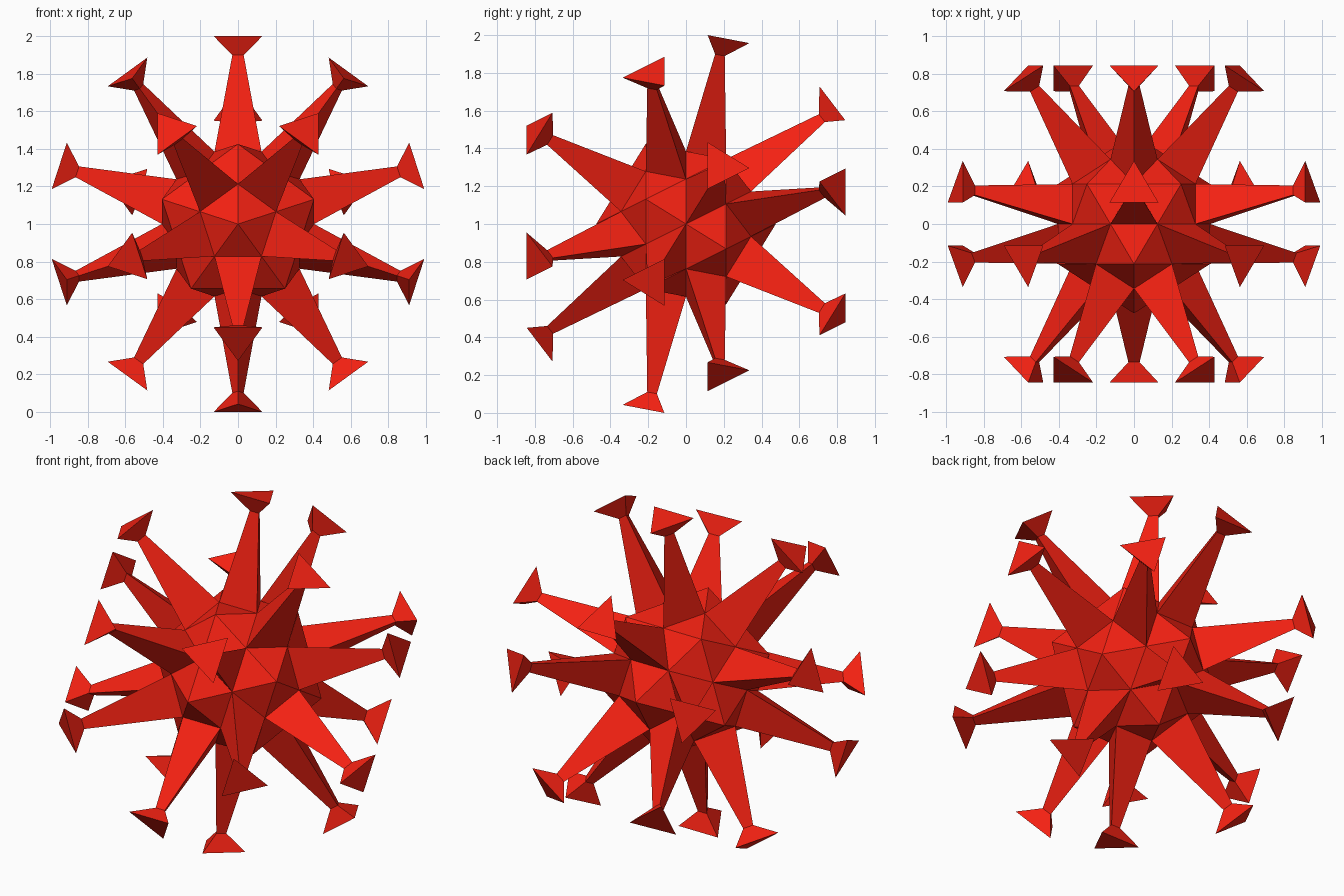
import bpy, bmesh
from mathutils import Matrix

if "Cube" in bpy.data.objects:
    bpy.data.objects.remove(bpy.data.objects["Cube"])

# Core: flat icosahedron, each side split into four triangles, pole facing front
bm = bmesh.new()
bmesh.ops.create_icosphere(bm, subdivisions=1, radius=0.4755)
bm.transform(Matrix(((0, -1, 0, 0), (0, 0, 1, 0), (-1, 0, 0, 0), (0, 0, 0, 1))))
bmesh.ops.subdivide_edges(bm, edges=bm.edges[:], cuts=1, use_grid_fill=True)
bm.normal_update()


def push(face, distance, side):
    """Extrude a triangle to a distance from the centre with a new side length."""
    new = bmesh.ops.extrude_discrete_faces(bm, faces=[face])["faces"][0]
    centre = new.calc_center_median()
    scale = side / new.edges[0].calc_length()
    target = centre.normalized() * distance
    for v in new.verts:
        v.co = target + (v.co - centre) * scale
    return new


# Spikes: the middle triangle of every side tapers to a neck, then flares out
middles = [f for f in bm.faces
           if f.calc_center_median().normalized().dot(f.normal) > 0.999]
for face in middles:
    neck = push(face, 0.912, 0.06)
    push(neck, 1.0037, 0.26)

bmesh.ops.recalc_face_normals(bm, faces=bm.faces[:])
bmesh.ops.translate(bm, verts=bm.verts[:], vec=(0, 0, 1))

mesh = bpy.data.meshes.new("spiked_ball")
bm.to_mesh(mesh)
bm.free()
ball = bpy.data.objects.new("spiked_ball", mesh)
bpy.context.collection.objects.link(ball)

# Red material
red = bpy.data.materials.new("red")
red.diffuse_color = (0.9, 0.015, 0.006, 1)
red.use_nodes = True
red.node_tree.nodes["Principled BSDF"].inputs["Base Color"].default_value = red.diffuse_color
mesh.materials.append(red)
